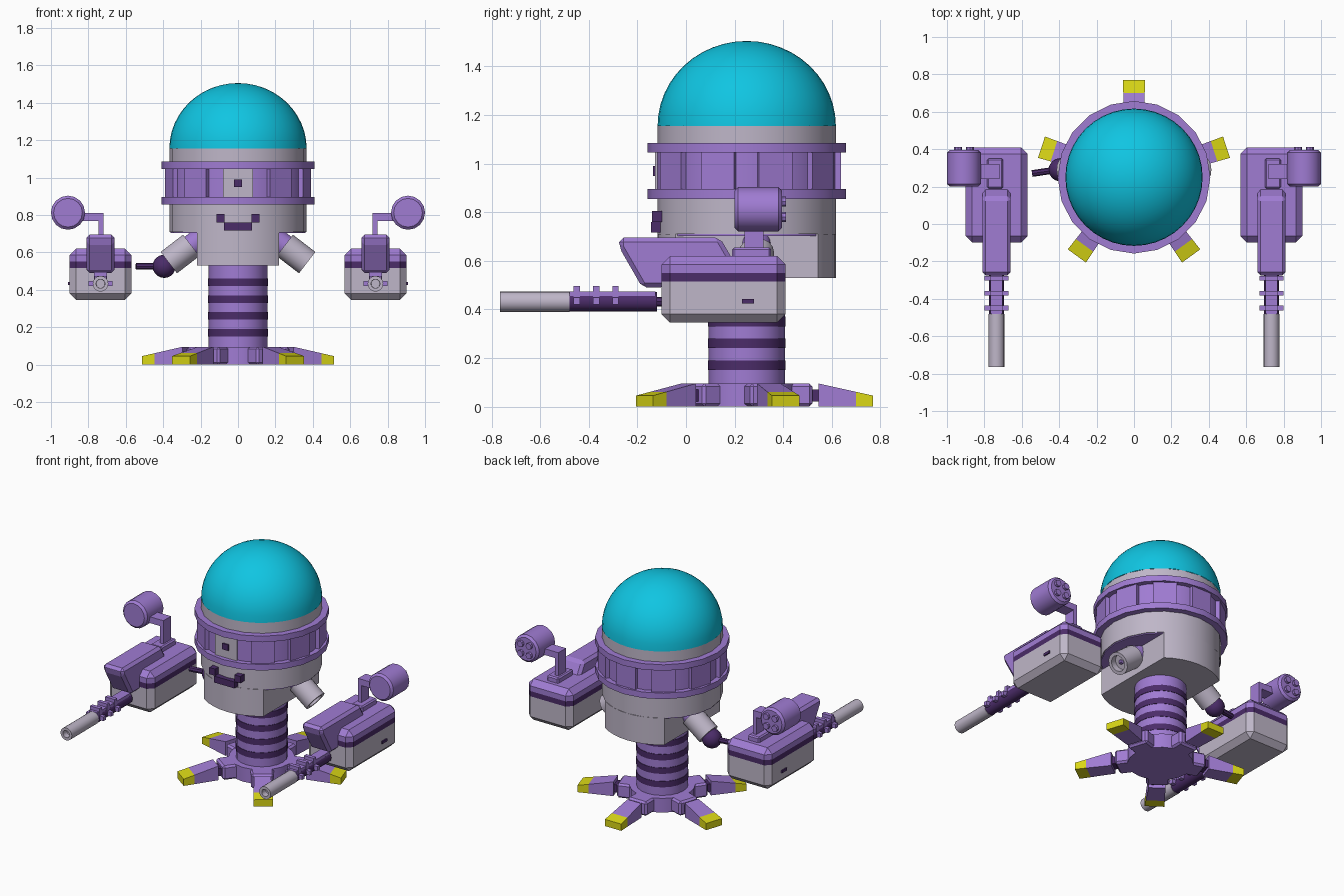
import bpy, bmesh, math
from mathutils import Matrix, Vector

if "Cube" in bpy.data.objects:
    bpy.data.objects.remove(bpy.data.objects["Cube"])


def material(name, rgb):
    m = bpy.data.materials.new(name)
    m.use_nodes = True
    m.diffuse_color = (*rgb, 1)
    bsdf = next(n for n in m.node_tree.nodes if n.type == "BSDF_PRINCIPLED")
    bsdf.inputs["Base Color"].default_value = (*rgb, 1)
    return m


PURPLE = material("purple", (0.35, 0.2, 0.65))
DARK = material("dark purple", (0.07, 0.025, 0.14))
GREY = material("pale grey", (0.52, 0.47, 0.58))
CYAN = material("cyan glass", (0.005, 0.56, 0.76))
YELLOW = material("yellow", (0.7, 0.68, 0.008))

CY = 0.25      # depth of the body axis
SIDES = 20
GUN_X = 0.735


def finish(name, bm, *mats, smooth=False):
    bmesh.ops.recalc_face_normals(bm, faces=bm.faces)
    mesh = bpy.data.meshes.new(name)
    bm.to_mesh(mesh)
    bm.free()
    ob = bpy.data.objects.new(name, mesh)
    bpy.context.collection.objects.link(ob)
    for m in mats:
        mesh.materials.append(m)
    if smooth:
        bpy.ops.object.select_all(action="DESELECT")
        ob.select_set(True)
        bpy.context.view_layer.objects.active = ob
        bpy.ops.object.shade_smooth_by_angle(angle=math.radians(35))
    return ob


def box_bm(x, y, z, bevel=0):
    """Box from (min, max) ranges, optionally chamfered."""
    bm = bmesh.new()
    bmesh.ops.create_cube(bm, size=1)
    for v in bm.verts:
        v.co = [r[0] + (c + 0.5) * (r[1] - r[0]) for c, r in zip(v.co, (x, y, z))]
    if bevel:
        bmesh.ops.bevel(bm, geom=bm.edges[:], offset=bevel, segments=1,
                        affect="EDGES", profile=0.5)
    return bm


def box(name, x, y, z, mat, bevel=0):
    return finish(name, box_bm(x, y, z, bevel), mat)


def lathe(name, profile, mat, segs=SIDES):
    """Solid of revolution about the body axis from (radius, height) points."""
    bm = bmesh.new()
    vs = [bm.verts.new((r, 0, z)) for r, z in profile]
    es = [bm.edges.new(p) for p in zip(vs, vs[1:])]
    bmesh.ops.spin(bm, geom=vs + es, axis=(0, 0, 1), cent=(0, 0, 0),
                   angle=math.tau, steps=segs, use_duplicate=False)
    bmesh.ops.remove_doubles(bm, verts=bm.verts, dist=1e-4)
    bmesh.ops.translate(bm, verts=bm.verts, vec=(0, CY, 0))
    return finish(name, bm, mat, smooth=True)


def drum(name, r, z0, z1, mat):
    return lathe(name, [(0, z0), (r, z0), (r, z1), (0, z1)], mat)


def rod(name, a, b, r, mat, segs=16, bore=0, bevel=0):
    """Cylinder between two points; bore sinks a hole into the b end."""
    a, b = Vector(a), Vector(b)
    d = b - a
    bm = bmesh.new()
    bmesh.ops.create_cone(bm, cap_ends=True, segments=segs, radius1=r, radius2=r, depth=d.length)
    caps = [f for f in bm.faces if len(f.verts) == segs]
    if bore:
        top = max(caps, key=lambda f: f.calc_center_median().z)
        bmesh.ops.inset_region(bm, faces=[top], thickness=r - bore)
        bmesh.ops.inset_region(bm, faces=[top], thickness=0.001, depth=-0.04)
    elif bevel:
        rims = list({e for f in caps for e in f.edges})
        bmesh.ops.bevel(bm, geom=rims, offset=bevel, segments=1, affect="EDGES", profile=0.5)
    rot = d.to_track_quat("Z", "Y").to_matrix().to_4x4()
    bmesh.ops.transform(bm, verts=bm.verts, matrix=Matrix.Translation((a + b) / 2) @ rot)
    return finish(name, bm, mat, smooth=True)


def prism(name, yz, x0, x1, mat, bevel=0):
    """Side profile in (y, z) extruded across x."""
    bm = bmesh.new()
    f = bm.faces.new([bm.verts.new((x0, y, z)) for y, z in yz])
    ext = bmesh.ops.extrude_face_region(bm, geom=[f])["geom"]
    bmesh.ops.translate(bm, vec=(x1 - x0, 0, 0),
                        verts=[g for g in ext if isinstance(g, bmesh.types.BMVert)])
    if bevel:
        bmesh.ops.recalc_face_normals(bm, faces=bm.faces)
        bmesh.ops.bevel(bm, geom=bm.edges[:], offset=bevel, segments=1,
                        affect="EDGES", profile=0.5)
    return finish(name, bm, mat)


# Foot: hub and five toes
drum("foot_hub", 0.2, 0, 0.095, PURPLE)
for i in range(5):
    turn = Matrix.Translation((0, CY, 0)) @ Matrix.Rotation(math.tau * i / 5, 4, "Z")
    parts = [
        box(f"hub_block_{i}", (-0.07, 0.07), (0.1, 0.27), (0, 0.095), PURPLE, 0.012),
        box(f"toe_link_{i}", (-0.035, 0.035), (0.25, 0.31), (0.02, 0.07), DARK)]
    bm = box_bm((-0.06, 0.06), (0.295, 0.52), (0, 0.095))
    for v in bm.verts:
        if v.co.y > 0.5 and v.co.z > 0.05:
            v.co.z = 0.045
        elif v.co.y < 0.3:
            v.co.x *= 0.85
    bmesh.ops.bisect_plane(bm, geom=bm.verts[:] + bm.edges[:] + bm.faces[:],
                           plane_co=(0, 0.45, 0), plane_no=(0, 1, 0))
    for f in bm.faces:
        f.material_index = int(f.calc_center_median().y > 0.45)
    parts.append(finish(f"toe_{i}", bm, PURPLE, YELLOW))
    for ob in parts:
        ob.matrix_world = turn

# Column with dark stripes
drum("column", 0.157, 0.05, 0.6, PURPLE)
for i in range(4):
    z = 0.17 + 0.09 * i
    drum(f"column_stripe_{i}", 0.16, z - 0.02, z + 0.02, DARK)

# Head: lower slab cut flat on both sides, full drum above it
bm = bmesh.new()
bmesh.ops.create_cone(bm, cap_ends=True, segments=40, radius1=0.367, radius2=0.367, depth=0.18,
                      matrix=Matrix.Translation((0, CY, 0.62)))
for side in (-1, 1):
    cut = bmesh.ops.bisect_plane(bm, geom=bm.verts[:] + bm.edges[:] + bm.faces[:],
                                 plane_co=(side * 0.22, 0, 0), plane_no=(side, 0, 0),
                                 clear_outer=True)["geom_cut"]
    bmesh.ops.edgeloop_fill(bm, edges=[e for e in cut if isinstance(e, bmesh.types.BMEdge)])
finish("lower_head", bm, GREY, smooth=True)
drum("head_drum", 0.367, 0.71, 1.155, GREY)
drum("shoulder_ceiling", 0.362, 0.703, 0.71, PURPLE)
lathe("dome", [(0.367 * math.cos(t), 1.155 + 0.35 * math.sin(t))
               for t in [math.pi / 24 * k for k in range(13)]], CYAN, 40)

# Belt: two rims with raised panels between
for name, z in (("lower_rim", 0.855), ("upper_rim", 1.045)):
    drum(name, 0.408, z, z + 0.04, PURPLE)
drum("belt", 0.374, 0.88, 1.06, PURPLE)
for i in range(1, 10):
    a = math.tau * i / 10
    ob = box(f"belt_panel_{i}", (-0.072, 0.072), (-0.388, -0.34), (0.885, 1.055), PURPLE)
    ob.matrix_world = Matrix.Translation((0, CY, 0)) @ Matrix.Rotation(a, 4, "Z")

# Face
box("eye_plate", (-0.08, 0.08), (-0.127, -0.118), (0.895, 1.045), GREY)
box("eye", (-0.022, 0.022), (-0.136, -0.11), (0.95, 0.99), DARK)
box("mouth", (-0.075, 0.075), (-0.145, -0.1), (0.717, 0.76), DARK)
for side in (-1, 1):
    box("mouth_corner", sorted((side * 0.072, side * 0.115)), (-0.14, -0.09), (0.76, 0.805), DARK)

# Arms
for side, tag in ((-1, "right"), (1, "left")):
    rod(f"{tag}_shoulder", (side * 0.15, 0.29, 0.71), (side * 0.27, 0.29, 0.62), 0.06, PURPLE)
    rod(f"{tag}_arm", (side * 0.25, 0.29, 0.637), (side * 0.37, 0.29, 0.545), 0.072, GREY, bore=0.05)
    box(f"{tag}_arm_cuff", (-0.01, 0.01), (-0.01, 0.01), (-0.01, 0.01), PURPLE).location = (
        side * 0.345, 0.29, 0.565)
bm = bmesh.new()
bmesh.ops.create_uvsphere(bm, u_segments=16, v_segments=10, radius=0.062,
                          matrix=Matrix.Translation((-0.395, 0.29, 0.525)))
finish("wrist_ball", bm, DARK, smooth=True)
rod("wrist_rod", (-0.41, 0.29, 0.525), (-0.545, 0.27, 0.525), 0.018, DARK, 8)

# Floating guns, one for each side
for side, tag in ((-1, "right"), (1, "left")):
    cx = side * GUN_X

    def span(a, b):
        return sorted((side * a, side * b))

    # Casing with a dark stripe
    bm = box_bm((cx - 0.165, cx + 0.165), (-0.1, 0.41), (0.345, 0.62), 0.035)
    for z in (0.515, 0.55):
        bmesh.ops.bisect_plane(bm, geom=bm.verts[:] + bm.edges[:] + bm.faces[:],
                               plane_co=(0, 0, z), plane_no=(0, 0, 1))
    for f in bm.faces:
        z = f.calc_center_median().z
        f.material_index = (z > 0.515) + (z > 0.55)
    finish(f"{tag}_gun_casing", bm, GREY, DARK, PURPLE)
    box(f"{tag}_casing_slot", span(0.89, 0.908), (0.23, 0.28), (0.425, 0.442), DARK)

    # Wedge housing on top
    prism(f"{tag}_gun_housing", [(-0.275, 0.695), (0.14, 0.695), (0.195, 0.6), (0.1, 0.58),
                                 (-0.09, 0.49), (-0.18, 0.49), (-0.275, 0.655)],
          cx - 0.076, cx + 0.076, PURPLE, 0.018)

    # Barrel
    rod(f"{tag}_barrel_root", (cx, -0.08, 0.432), (cx, -0.14, 0.432), 0.02, DARK, 8)
    rod(f"{tag}_barrel_sleeve", (cx, -0.12, 0.432), (cx, -0.485, 0.432), 0.04, DARK, 12)
    rod(f"{tag}_barrel", (cx, -0.48, 0.432), (cx, -0.765, 0.432), 0.042, GREY, bore=0.024)
    box(f"{tag}_barrel_rail", (cx - 0.032, cx + 0.032), (-0.48, -0.125), (0.45, 0.474), PURPLE)
    for y in (-0.45, -0.37, -0.29):
        box(f"{tag}_barrel_fin", (cx - 0.035, cx + 0.035), (y - 0.013, y + 0.013),
            (0.45, 0.496), PURPLE)
        box(f"{tag}_barrel_tab", (cx - 0.064, cx + 0.064), (y - 0.013, y + 0.013),
            (0.42, 0.448), PURPLE)

    # Sensor on a bent stalk
    box(f"{tag}_stalk_base", span(0.7, 0.785), (0.19, 0.35), (0.6, 0.655), PURPLE, 0.008)
    box(f"{tag}_stalk_post", span(0.72, 0.745), (0.24, 0.32), (0.64, 0.79), PURPLE)
    box(f"{tag}_stalk_top", span(0.72, 0.86), (0.24, 0.32), (0.768, 0.81), PURPLE)
    sx = side * 0.909
    rod(f"{tag}_sensor", (sx, 0.2, 0.812), (sx, 0.395, 0.812), 0.091, PURPLE, bevel=0.014)
    for k in range(4):
        a = math.pi / 4 + k * math.pi / 2
        x, z = sx + 0.045 * math.cos(a), 0.812 + 0.045 * math.sin(a)
        rod(f"{tag}_sensor_knob", (x, 0.38, z), (x, 0.412, z), 0.021, PURPLE, 8)
